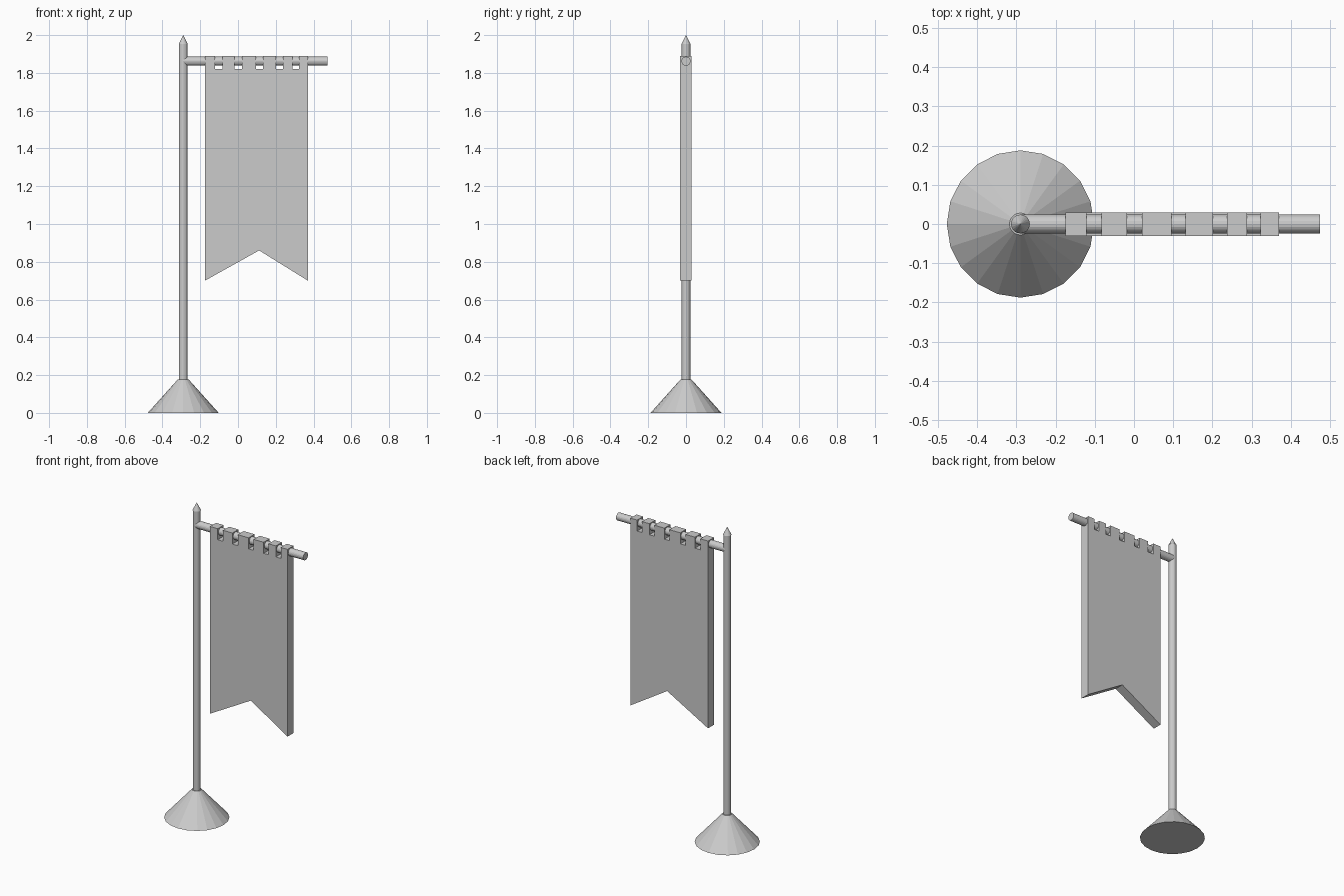
import bpy, bmesh, math
from mathutils import Matrix

if "Cube" in bpy.data.objects:
    bpy.data.objects.remove(bpy.data.objects["Cube"])

POLE_X = -0.29
SIDES = 20


def finish(name, bm):
    bmesh.ops.recalc_face_normals(bm, faces=bm.faces)
    mesh = bpy.data.meshes.new(name)
    bm.to_mesh(mesh)
    bm.free()
    obj = bpy.data.objects.new(name, mesh)
    bpy.context.collection.objects.link(obj)
    return obj


def cone(name, r1, r2, z0, z1):
    bm = bmesh.new()
    bmesh.ops.create_cone(bm, cap_ends=True, segments=SIDES, radius1=r1, radius2=r2,
                          depth=z1 - z0,
                          matrix=Matrix.Translation((POLE_X, 0, (z0 + z1) / 2)))
    return finish(name, bm)


# Conical foot, upright pole and pointed tip
cone("base", 0.188, 0.028, 0.0, 0.178)
cone("pole", 0.023, 0.023, 0.15, 1.952)
cone("pole_tip", 0.024, 0.0, 1.952, 2.0)

# Horizontal bar reaching out from the pole
bar_end = 0.475
bm = bmesh.new()
bmesh.ops.create_cone(bm, cap_ends=True, segments=SIDES, radius1=0.024, radius2=0.024,
                      depth=bar_end - POLE_X,
                      matrix=Matrix.Translation(((bar_end + POLE_X) / 2, 0, 1.862))
                      @ Matrix.Rotation(math.pi / 2, 4, 'Y'))
finish("crossbar", bm)

# Thick banner: swallowtail bottom, hanging loops along the top
tabs = [(-0.175, -0.121), (-0.083, -0.018), (0.02, 0.096),
        (0.132, 0.202), (0.237, 0.288), (0.323, 0.37)]
tab_top, gap_z = 1.89, 1.82
profile = [(0.37, 0.70), (0.112, 0.86), (-0.175, 0.70)]
for i, (a, b) in enumerate(tabs):
    if i > 0:
        profile.append((a, gap_z))
    profile += [(a, tab_top), (b, tab_top)]
    if i < len(tabs) - 1:
        profile.append((b, gap_z))

bm = bmesh.new()
face = bm.faces.new([bm.verts.new((x, -0.031, z)) for x, z in profile])
ext = bmesh.ops.extrude_face_region(bm, geom=[face])
bmesh.ops.translate(bm, vec=(0, 0.06, 0),
                    verts=[v for v in ext["geom"] if isinstance(v, bmesh.types.BMVert)])
finish("banner", bm)
